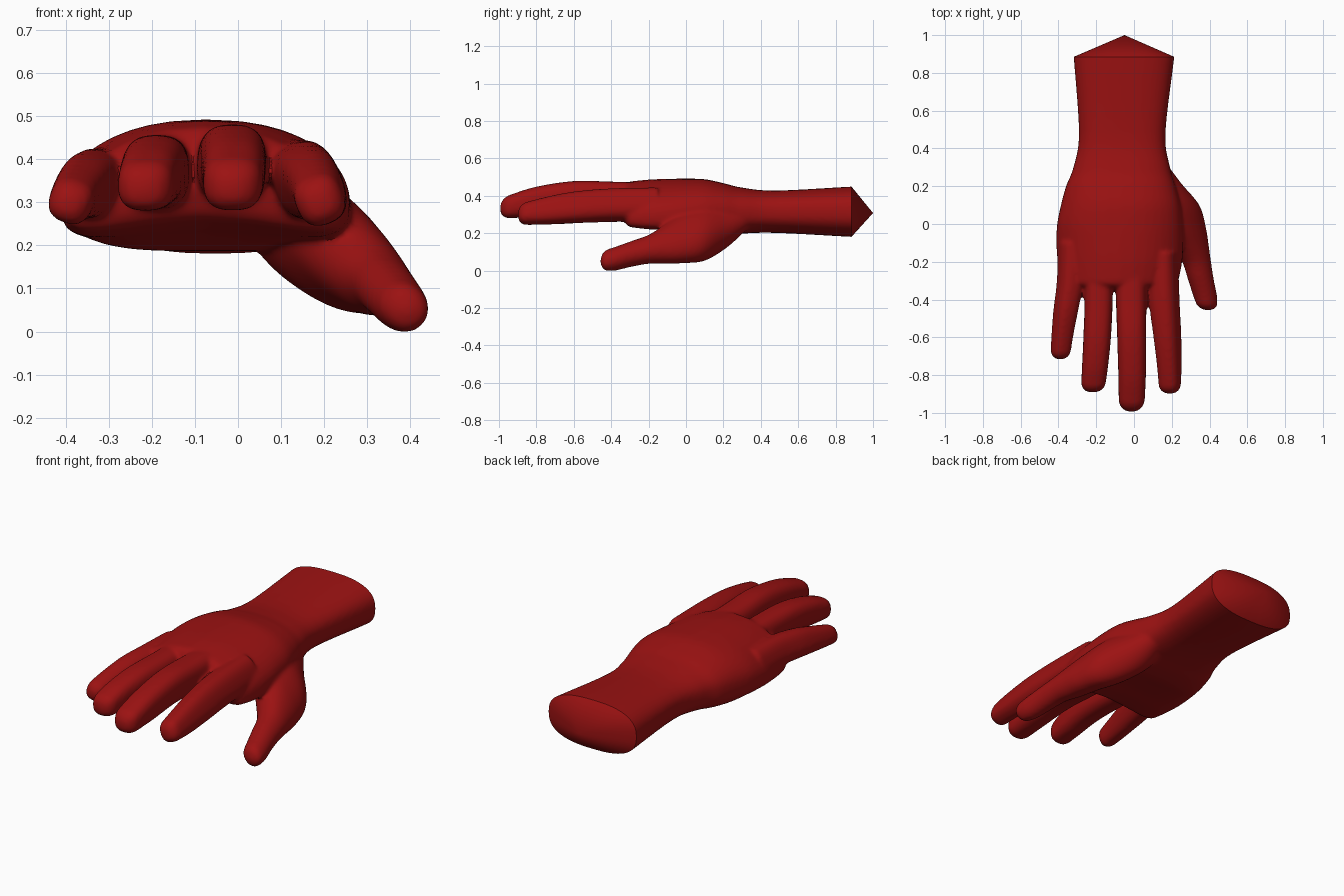
import bpy, bmesh, math
from mathutils import Vector

if "Cube" in bpy.data.objects:
    bpy.data.objects.remove(bpy.data.objects["Cube"])

N = 40  # points around each cross-section


def spline(rows, steps=5):
    """Catmull-Rom through all section parameters."""
    out = []
    p = [rows[0]] + rows + [rows[-1]]
    for i in range(1, len(p) - 2):
        for s in range(steps):
            t = s / steps
            out.append([0.5 * (2 * b + (c - a) * t + (2 * a - 5 * b + 4 * c - d) * t * t
                               + (3 * b - a - 3 * c + d) * t ** 3)
                        for a, b, c, d in zip(p[i - 1], p[i], p[i + 1], p[i + 2])])
    return out + [list(rows[-1])]


def loft(bm, rows, tip, roll=0.0, power=2.4):
    """rows: x, y, z, half width, half height, arch drop. The -y end gets a rounded tip."""
    rows = spline(rows)
    x, y, z, rx, rz, drop = rows[-1]
    dx = (rows[-1][0] - rows[-3][0]) / (rows[-1][1] - rows[-3][1])
    dz = (rows[-1][2] - rows[-3][2]) / (rows[-1][1] - rows[-3][1])
    for a in (20, 40, 58, 72, 83):
        s, c = math.sin(math.radians(a)) * tip, math.cos(math.radians(a)) ** 0.85
        rows.append([x - dx * s, y - s, z - dz * s, rx * c, rz * c, drop * c * c])
    rings = []
    for x, y, z, rx, rz, drop in rows:
        ring = []
        for k in range(N):
            a = 2 * math.pi * k / N
            c, s = math.cos(a), math.sin(a)
            u = math.copysign(abs(c) ** (2 / power), c)
            w = math.copysign(abs(s) ** (2 / power), s) * rz - drop * u * u
            u *= rx
            ring.append(bm.verts.new((x + u * math.cos(roll) + w * math.sin(roll), y,
                                      z - u * math.sin(roll) + w * math.cos(roll))))
        rings.append(ring)
    for r, q in zip(rings, rings[1:]):
        for k in range(N):
            bm.faces.new((r[k], r[(k + 1) % N], q[(k + 1) % N], q[k]))
    bm.faces.new(rings[0])
    bm.faces.new(rings[-1][::-1])


bm = bmesh.new()

# forearm, wrist and palm
loft(bm, [(-.052, 1.0, .322, .275, .138, 0), (-.053, .88, .322, .266, .134, 0),
          (-.0625, .48, .322, .229, .113, 0), (-.065, .3, .328, .256, .123, .01),
          (-.07, .2, .335, .29, .14, .02), (-.07, .1, .346, .317, .15, .035),
          (-.075, 0, .357, .332, .142, .05), (-.075, -.1, .366, .336, .132, .07),
          (-.075, -.2, .37, .33, .124, .08), (-.08, -.3, .374, .316, .11, .085)],
     .05, power=2.6)

# middle, ring, index and little fingers
loft(bm, [(-.015, -.15, .385, .08, .09, 0), (-.015, -.4, .395, .08, .088, 0),
          (-.012, -.6, .4, .077, .086, 0), (-.01, -.8, .376, .073, .08, 0),
          (-.012, -.93, .352, .069, .064, 0)], .064, power=2.7)
loft(bm, [(-.187, -.15, .37, .074, .09, 0), (-.187, -.4, .378, .074, .085, 0),
          (-.195, -.6, .38, .073, .08, 0), (-.206, -.75, .363, .069, .073, 0),
          (-.214, -.84, .347, .065, .06, 0)], .052, power=2.7)
loft(bm, [(.15, -.15, .36, .076, .09, 0), (.16, -.4, .357, .075, .088, 0),
          (.177, -.6, .345, .067, .084, 0), (.187, -.75, .327, .06, .073, 0),
          (.189, -.85, .313, .056, .06, 0)], .049, roll=-.38, power=2.6)
loft(bm, [(-.33, -.1, .345, .068, .085, 0), (-.338, -.3, .35, .065, .08, 0),
          (-.36, -.45, .343, .061, .075, 0), (-.378, -.58, .325, .055, .063, 0),
          (-.387, -.67, .31, .051, .053, 0)], .047, roll=.35, power=2.6)

# thumb with the ball of the hand
loft(bm, [(.09, .33, .31, .06, .09, 0), (.13, .22, .25, .1, .13, 0),
          (.195, .1, .215, .115, .18, 0), (.245, -.02, .187, .1, .165, 0),
          (.295, -.12, .147, .085, .115, 0), (.331, -.2, .121, .07, .082, 0),
          (.353, -.29, .097, .065, .071, 0), (.374, -.37, .073, .061, .066, 0),
          (.383, -.41, .065, .056, .061, 0)], .047, roll=-.75, power=2.1)

bmesh.ops.recalc_face_normals(bm, faces=bm.faces)
mesh = bpy.data.meshes.new("hand")
bm.to_mesh(mesh)
bm.free()
hand = bpy.data.objects.new("hand", mesh)
bpy.context.collection.objects.link(hand)

# fuse the parts into one soft skin
rm = hand.modifiers.new("fuse", 'REMESH')
rm.mode = 'VOXEL'
rm.voxel_size = 0.0095
sm = hand.modifiers.new("soften", 'SMOOTH')
sm.factor = 0.5
sm.iterations = 10
dg = bpy.context.evaluated_depsgraph_get()
skin = bpy.data.meshes.new_from_object(hand.evaluated_get(dg))
hand.modifiers.clear()

# cut the forearm cleanly and close it with a shallow point
bm = bmesh.new()
bm.from_mesh(skin)
bmesh.ops.bisect_plane(bm, geom=bm.verts[:] + bm.edges[:] + bm.faces[:], dist=1e-5,
                       plane_co=(0, .885, 0), plane_no=(0, 1, 0), clear_outer=True)
rim = [e for e in bm.edges if e.is_boundary]
apex = bm.verts.new((-.05, 1.0, .315))
for e in rim:
    bm.faces.new((e.verts[0], e.verts[1], apex))
bmesh.ops.recalc_face_normals(bm, faces=bm.faces)
low = min(v.co.z for v in bm.verts)
bmesh.ops.translate(bm, verts=bm.verts, vec=Vector((0, 0, -low)))
bm.to_mesh(skin)
bm.free()
hand.data = skin
skin.name = "hand_skin"

# dark red skin
mat = bpy.data.materials.new("dark_red")
mat.diffuse_color = (0.33, 0.006, 0.006, 1)
mat.use_nodes = True
mat.node_tree.nodes["Principled BSDF"].inputs["Base Color"].default_value = mat.diffuse_color
skin.materials.clear()
skin.materials.append(mat)
bpy.context.view_layer.objects.active = hand
hand.select_set(True)
bpy.ops.object.shade_smooth_by_angle(angle=math.radians(35))
